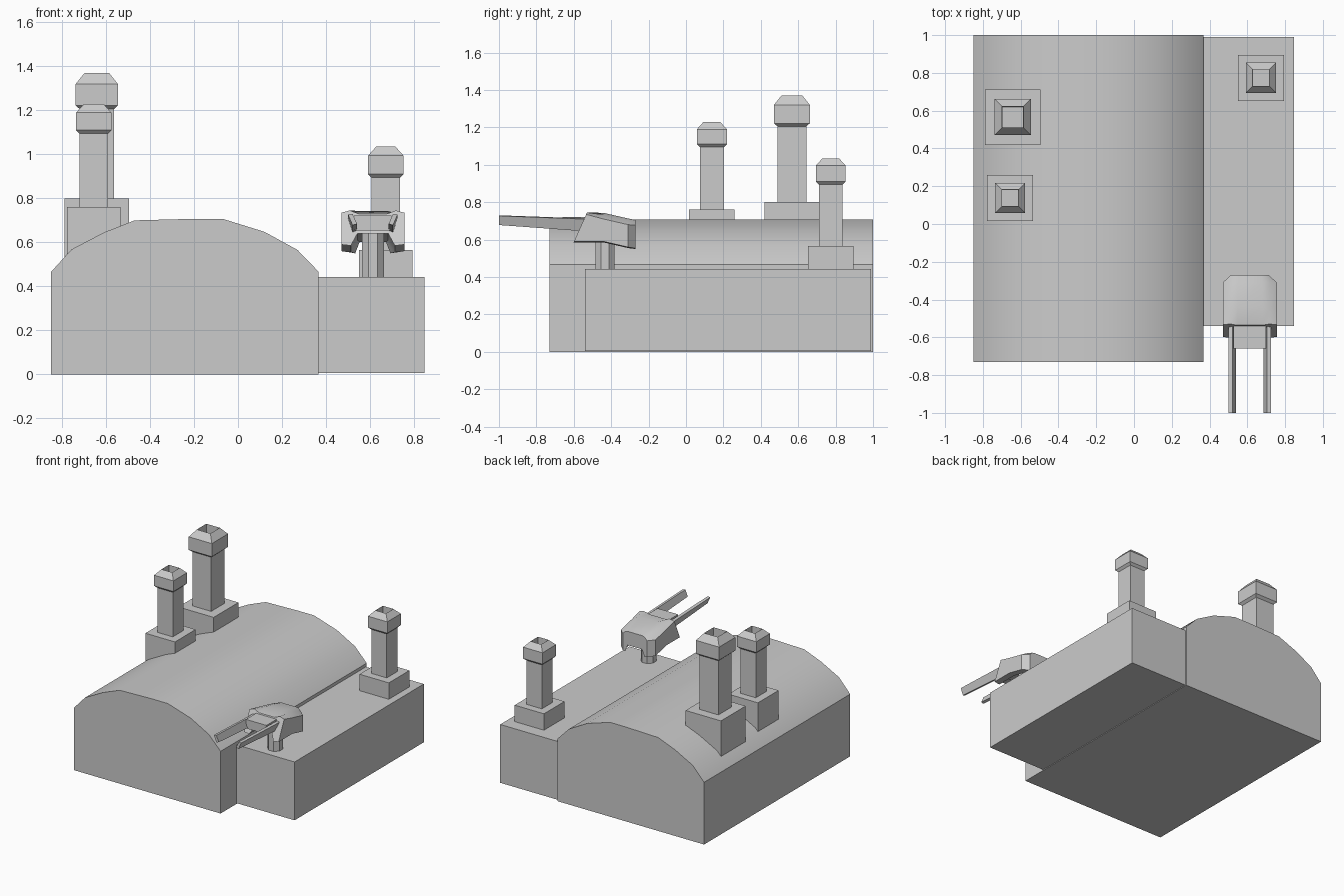
import bpy, bmesh, math

if "Cube" in bpy.data.objects:
    bpy.data.objects.remove(bpy.data.objects["Cube"])


def loft(name, rings, smooth=0):
    """Skin equal-length closed rings, cap both ends."""
    bm = bmesh.new()
    rows = [[bm.verts.new(p) for p in r] for r in rings]
    n = len(rows[0])
    for a, b in zip(rows, rows[1:]):
        for i in range(n):
            j = (i + 1) % n
            bm.faces.new((a[i], a[j], b[j], b[i]))
    bm.faces.new(rows[0][::-1])
    bm.faces.new(rows[-1])
    bmesh.ops.recalc_face_normals(bm, faces=bm.faces)
    me = bpy.data.meshes.new(name)
    bm.to_mesh(me)
    bm.free()
    ob = bpy.data.objects.new(name, me)
    bpy.context.collection.objects.link(ob)
    if smooth:
        bpy.ops.object.select_all(action='DESELECT')
        ob.select_set(True)
        bpy.context.view_layer.objects.active = ob
        bpy.ops.object.shade_smooth_by_angle(angle=math.radians(smooth))
    return ob


def square(x, y, z, w):
    h = w / 2
    return [(x + a * h, y + b * h, z) for a, b in ((-1, -1), (1, -1), (1, 1), (-1, 1))]


def box(name, x0, x1, y0, y1, z0, z1):
    return loft(name, [[(x0, y0, z), (x1, y0, z), (x1, y1, z), (x0, y1, z)] for z in (z0, z1)])


# Main hall with arched roof
arch = [(-.85, 0), (-.85, .466), (-.757, .568), (-.61, .645), (-.47, .70), (-.2, .707),
        (-.07, .707), (.12, .648), (.27, .566), (.367, .466), (.367, 0)]
loft("main_hall", [[(x, y, z) for x, z in arch] for y in (-.73, 1.0)], 35)

# Low side annex
box("side_annex", .365, .847, -.54, .99, .005, .442)


# Chimneys: plinth, shaft, flared cap with open flue
def chimney(tag, x, y, base_w, base_z0, base_z1, shaft_w, cap_w, cap_z0, cap_z1, top_z, top_w):
    loft("chimney_plinth_" + tag, [square(x, y, base_z0, base_w), square(x, y, base_z1, base_w)])
    steps = [(base_z1 - .02, shaft_w), (cap_z0 - .016, shaft_w), (cap_z0, cap_w),
             (cap_z1, cap_w), (top_z, top_w), (top_z - .08, top_w * .97)]
    loft("chimney_stack_" + tag, [square(x, y, z, w) for z, w in steps])


chimney("tall", -.642, .566, .293, .42, .80, .155, .192, 1.222, 1.32, 1.37, .112)
chimney("middle", -.656, .138, .245, .42, .76, .128, .16, 1.11, 1.19, 1.23, .088)
chimney("annex", .672, .774, .243, .40, .565, .128, .16, .91, .995, 1.035, .088)

# Turret pedestal (octagonal)
CX = .613
loft("turret_pedestal", [[(CX + .054 * math.cos(math.pi * (i + .5) / 4),
                           -.433 + .056 * math.sin(math.pi * (i + .5) / 4), z)
                          for i in range(8)] for z in (.43, .66)])


# Turret head: saddle section lofted front to back, drooping at the rear
def head_ring(half, y, drop, shear=0):
    pts = half + [(-x, z) for x, z in reversed(half)]
    return [(CX + x, y - (.743 - z) * shear, z - drop) for x, z in pts]


front = [(.065, .73), (.105, .745), (.143, .735), (.143, .59), (.10, .585), (.07, .64)]
mid = [(.065, .743), (.105, .733), (.143, .71), (.143, .59), (.10, .585), (.07, .64)]
rear = [(.06, .743), (.08, .738), (.10, .715), (.10, .592), (.08, .588), (.06, .64)]
loft("turret_head", [head_ring(front, -.53, 0, .45), head_ring(mid, -.44, 0),
                     head_ring(mid, -.31, .03), head_ring(rear, -.27, .038)], 30)

# Plate between the barrels
box("turret_nose_plate", CX - .085, CX + .085, -.66, -.48, .655, .722)

# Twin slat barrels, leaning outward at the top
slat = [(.113, .727), (.092, .73), (.072, .684), (.092, .678)]
for side, tag in ((-1, "left"), (1, "right")):
    loft("turret_barrel_" + tag, [
        [(CX + side * x, -1.0, z) for x, z in slat],
        [(CX + side * x, -.50, .708 + (z - .727) * 1.35) for x, z in slat]])
